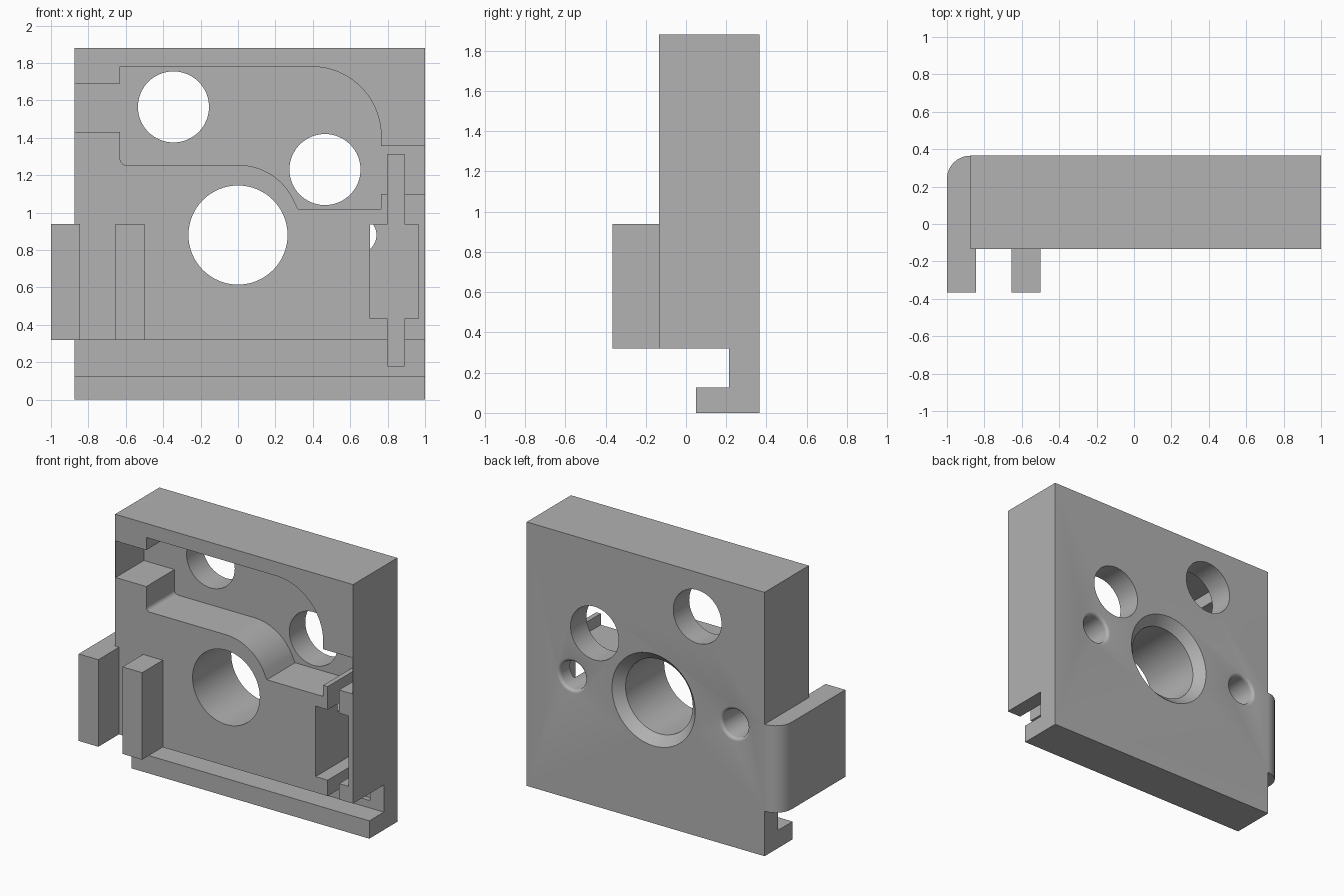
import bpy, bmesh
from math import sin, cos, radians, tau

if "Cube" in bpy.data.objects:
    bpy.data.objects.remove(bpy.data.objects["Cube"], do_unlink=True)

grey = bpy.data.materials.new("plain_grey")
grey.use_nodes = True
grey.diffuse_color = (0.445, 0.445, 0.445, 1)
grey.node_tree.nodes["Principled BSDF"].inputs["Base Color"].default_value = grey.diffuse_color

FRONT, BACK, HOLE_Z = -0.133, 0.365, 0.88


def loft(name, rings):
    """Closed solid through equal-sized rings of points."""
    bm = bmesh.new()
    loops = [[bm.verts.new(p) for p in ring] for ring in rings]
    n = len(loops[0])
    for a, b in zip(loops, loops[1:]):
        for i in range(n):
            j = (i + 1) % n
            bm.faces.new((a[i], a[j], b[j], b[i]))
    bm.faces.new(loops[0])
    bm.faces.new(loops[-1])
    bmesh.ops.recalc_face_normals(bm, faces=bm.faces[:])
    mesh = bpy.data.meshes.new(name)
    bm.to_mesh(mesh)
    bm.free()
    mesh.materials.append(grey)
    obj = bpy.data.objects.new(name, mesh)
    bpy.context.collection.objects.link(obj)
    return obj


def prism(name, outline, axis, lo, hi):
    """Extrude a 2D outline along the given axis."""
    def place(p, d):
        q = list(p)
        q.insert(axis, d)
        return q
    return loft(name, [[place(p, d) for p in outline] for d in (lo, hi)])


def rect(x0, x1, y0, y1):
    return [(x0, y0), (x1, y0), (x1, y1), (x0, y1)]


def arc(cx, cy, r, start, end, steps=16):
    angles = [radians(start + (end - start) * i / steps) for i in range(steps + 1)]
    return [(cx + r * cos(a), cy + r * sin(a)) for a in angles]


def drill(name, x, z, profile, sides=64):
    """Round cutter along y from (radius, y) pairs."""
    return loft(name, [[(x + r * cos(tau * i / sides), y, z + r * sin(tau * i / sides))
                        for i in range(sides)] for r, y in profile])


# Block with the hooked lower edge
body = prism("mounting_block", [
    (FRONT, 0.32), (0.213, 0.32), (0.213, 0.127), (0.05, 0.127), (0.05, 0),
    (BACK, 0), (BACK, 1.88), (FRONT, 1.88)], 0, -0.875, 1)


def combine(tool, operation):
    mod = body.modifiers.new(tool.name, "BOOLEAN")
    mod.operation, mod.object, mod.solver = operation, tool, "EXACT"
    bpy.context.view_layer.objects.active = body
    bpy.ops.object.modifier_apply(modifier=mod.name)
    bpy.data.objects.remove(tool, do_unlink=True)


# Side tab with rounded back corner, and the front tab beside it
side_tab = [(-1, -0.365), (-0.845, -0.365), (-0.845, 0.3)] + arc(-0.875, 0.24, 0.125, 90, 180)
combine(prism("side_tab", side_tab, 2, 0.32, 0.94), "UNION")
combine(prism("front_tab", rect(-0.655, -0.5, -0.365, -0.1), 2, 0.32, 0.94), "UNION")

# Winding front pocket, closed by a thin skin at both sides
pocket = ([(-0.871, 1.43), (-0.871, 1.69), (-0.63, 1.69), (-0.63, 1.78)]
          + arc(0.395, 1.41, 0.37, 90, 0)
          + [(0.765, 1.357), (0.996, 1.357), (0.996, 1.1), (0.765, 1.1), (0.765, 1.02), (0.32, 1.02)]
          + arc(0, 0.925, 0.33, 22, 90)
          + arc(-0.6, 1.285, 0.03, 270, 180, 6) + [(-0.63, 1.43)])
combine(prism("pocket_cutter", pocket, 1, -0.2, 0.185), "DIFFERENCE")

# Cross-shaped slot
slot = [(0.8, 0.18), (0.89, 0.18), (0.89, 0.433), (0.965, 0.433), (0.965, 0.935), (0.89, 0.935),
        (0.89, 1.31), (0.8, 1.31), (0.8, 0.935), (0.705, 0.935), (0.705, 0.433), (0.8, 0.433)]
combine(prism("slot_cutter", slot, 1, -0.2, 0.25), "DIFFERENCE")

# Central bore with chamfered back
combine(drill("bore_cutter", 0, HOLE_Z, [(0.265, -0.2), (0.265, BACK - 0.063),
                                         (0.328, BACK), (0.328, 0.45)]), "DIFFERENCE")

# Two through holes in the pocket
for x, z in ((-0.345, 1.565), (0.465, 1.23)):
    combine(drill("hole_cutter", x, z, [(0.19, -0.2), (0.19, 0.45)]), "DIFFERENCE")

# Two blind back holes with rounded rims
rim = [(0.122 - 0.022 * cos(radians(a)), BACK - 0.022 + 0.022 * sin(radians(a)))
       for a in range(0, 91, 18)]
for x in (-0.64, 0.64):
    combine(drill("pin_hole_cutter", x, HOLE_Z, [(0.1, 0.115)] + rim + [(0.122, 0.45)]), "DIFFERENCE")

bpy.ops.object.select_all(action="DESELECT")
body.select_set(True)
bpy.context.view_layer.objects.active = body
bpy.ops.object.shade_smooth_by_angle(angle=radians(30))
